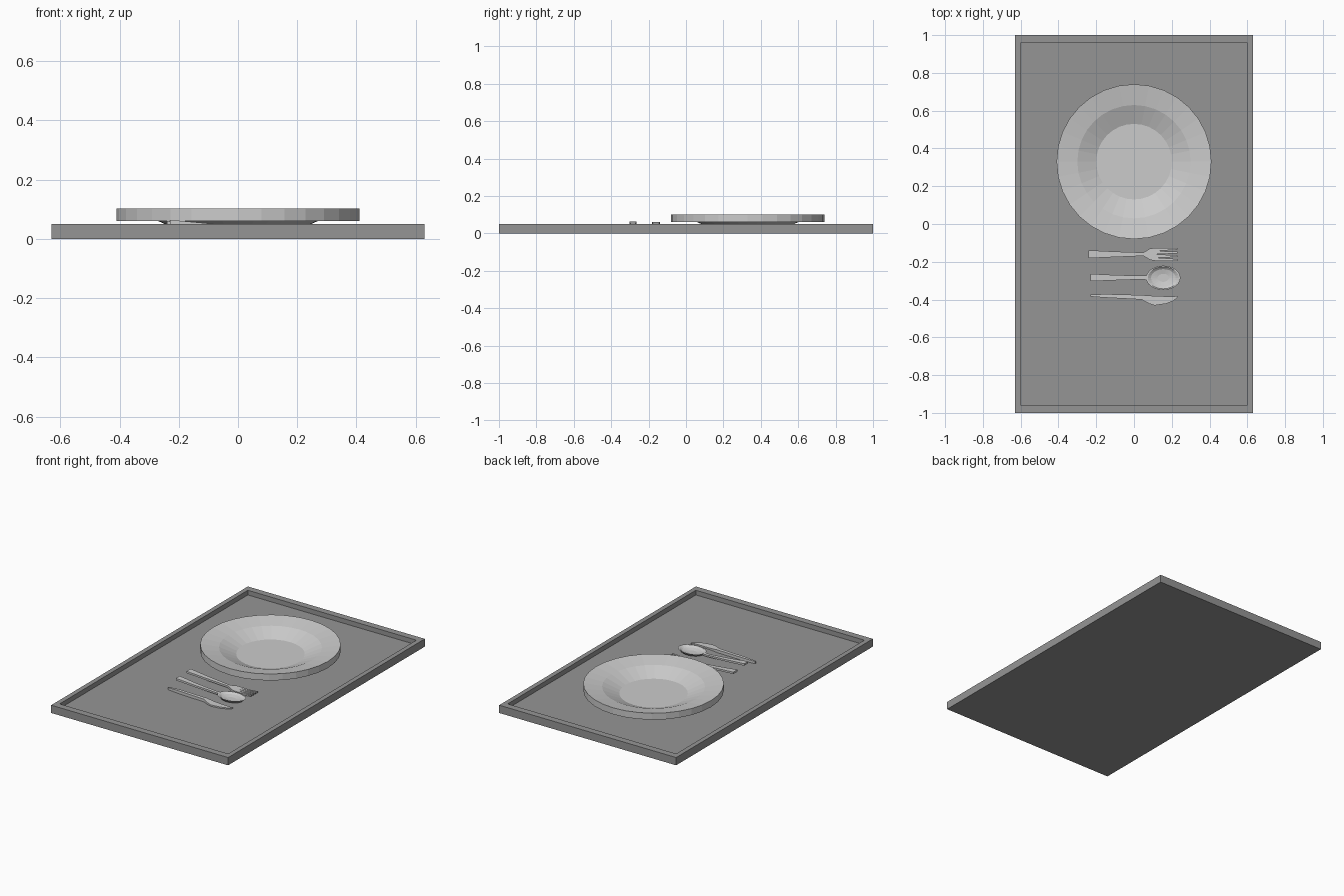
import bpy
from math import sin, cos, pi

if "Cube" in bpy.data.objects:
    bpy.data.objects.remove(bpy.data.objects["Cube"])


def make(name, verts, faces):
    me = bpy.data.meshes.new(name)
    me.from_pydata(verts, [], faces)
    ob = bpy.data.objects.new(name, me)
    bpy.context.collection.objects.link(ob)
    return ob


def lathe(name, profile, centre, n=32, squash=1.0):
    """Closed body: profile runs from upper inside to lower inside as (radius, z)."""
    verts, faces = [], []
    for r, z in profile:
        for i in range(n):
            a = 2 * pi * i / n
            verts.append((centre[0] + r * cos(a), centre[1] + r * squash * sin(a), z))
    for k in range(len(profile) - 1):
        for i in range(n):
            j = (i + 1) % n
            faces.append((k * n + i, (k + 1) * n + i, (k + 1) * n + j, k * n + j))
    last = (len(profile) - 1) * n
    faces.append(tuple(range(n)))
    faces.append(tuple(last + i for i in reversed(range(n))))
    return make(name, verts, faces)


def bar(name, stations):
    """Bar along x: stations are (x, y_low, y_high, z_low, z_high)."""
    verts, faces = [], []
    for x, y0, y1, z0, z1 in stations:
        verts += [(x, y0, z0), (x, y1, z0), (x, y1, z1), (x, y0, z1)]
    for k in range(len(stations) - 1):
        a, b = 4 * k, 4 * k + 4
        for i in range(4):
            j = (i + 1) % 4
            faces.append((a + i, a + j, b + j, b + i)[::-1])
    e = 4 * (len(stations) - 1)
    faces += [(0, 1, 2, 3), (e + 3, e + 2, e + 1, e)]
    return make(name, verts, faces)


# tray: nested rectangles joined into a rimmed board
X, Y, FLOOR, TOP = 0.63, 1.0, 0.02, 0.05
IX, IY = 0.60, 0.957
verts, faces = [], []
for hx, hy, z in ((X, Y, 0), (X, Y, TOP), (IX, IY, TOP), (IX, IY, FLOOR)):
    verts += [(-hx, -hy, z), (hx, -hy, z), (hx, hy, z), (-hx, hy, z)]
for k in range(3):
    for i in range(4):
        j = (i + 1) % 4
        faces.append((4 * k + i, 4 * k + j, 4 * k + 4 + j, 4 * k + 4 + i))
faces += [(3, 2, 1, 0), (12, 13, 14, 15)]
tray = make("tray", verts, faces)
mat = bpy.data.materials.new("dark_grey")
mat.diffuse_color = (0.3, 0.3, 0.3, 1)
mat.use_nodes = True
mat.node_tree.nodes["Principled BSDF"].inputs["Base Color"].default_value = mat.diffuse_color
tray.data.materials.append(mat)

# plate: well, steep wall, wide rim, thick edge, underside
lathe("plate", [(0.20, 0.04), (0.30, 0.082), (0.41, 0.102), (0.41, 0.06),
                (0.27, 0.06), (0.18, FLOOR)], (0, 0.33))

# fork: handle, shoulder and four tapering tines
bar("fork_handle", [(-0.24, -0.181, -0.139, 0.048, 0.060),
                    (-0.10, -0.175, -0.146, 0.036, 0.048),
                    (0.05, -0.169, -0.151, 0.025, 0.037),
                    (0.085, -0.190, -0.130, 0.022, 0.034),
                    (0.115, -0.195, -0.126, 0.020, 0.032)])
for i in range(4):
    yb = -0.195 + i * 0.01725
    yt = -0.195 + i * 0.0198
    bar(f"fork_tine_{i + 1}", [(0.115, yb, yb + 0.01725, 0.020, 0.032),
                               (0.17, (yb + yt) / 2, (yb + yt) / 2 + 0.0135, 0.021, 0.031),
                               (0.23, yt, yt + 0.0095, 0.028, 0.036)])

# spoon: handle and hollow oval bowl
bar("spoon_handle", [(-0.23, -0.303, -0.264, 0.051, 0.064),
                     (-0.10, -0.298, -0.270, 0.040, 0.052),
                     (0.04, -0.293, -0.274, 0.032, 0.043),
                     (0.075, -0.297, -0.273, 0.034, 0.043)])
lathe("spoon_bowl", [(0.03, 0.028), (0.065, 0.034), (0.082, 0.044), (0.091, 0.044),
                     (0.072, 0.028), (0.035, FLOOR)], (0.155, -0.285), 24, 0.71)

# knife: slim handle widening to a bellied blade
bar("knife", [(-0.23, -0.384, -0.374, 0.022, 0.036),
              (-0.15, -0.390, -0.371, 0.020, 0.038),
              (0.04, -0.400, -0.376, 0.020, 0.038),
              (0.08, -0.422, -0.379, 0.022, 0.034),
              (0.11, -0.431, -0.381, 0.023, 0.032),
              (0.17, -0.422, -0.383, 0.023, 0.031),
              (0.21, -0.406, -0.384, 0.023, 0.030),
              (0.23, -0.388, -0.380, 0.023, 0.029)])
